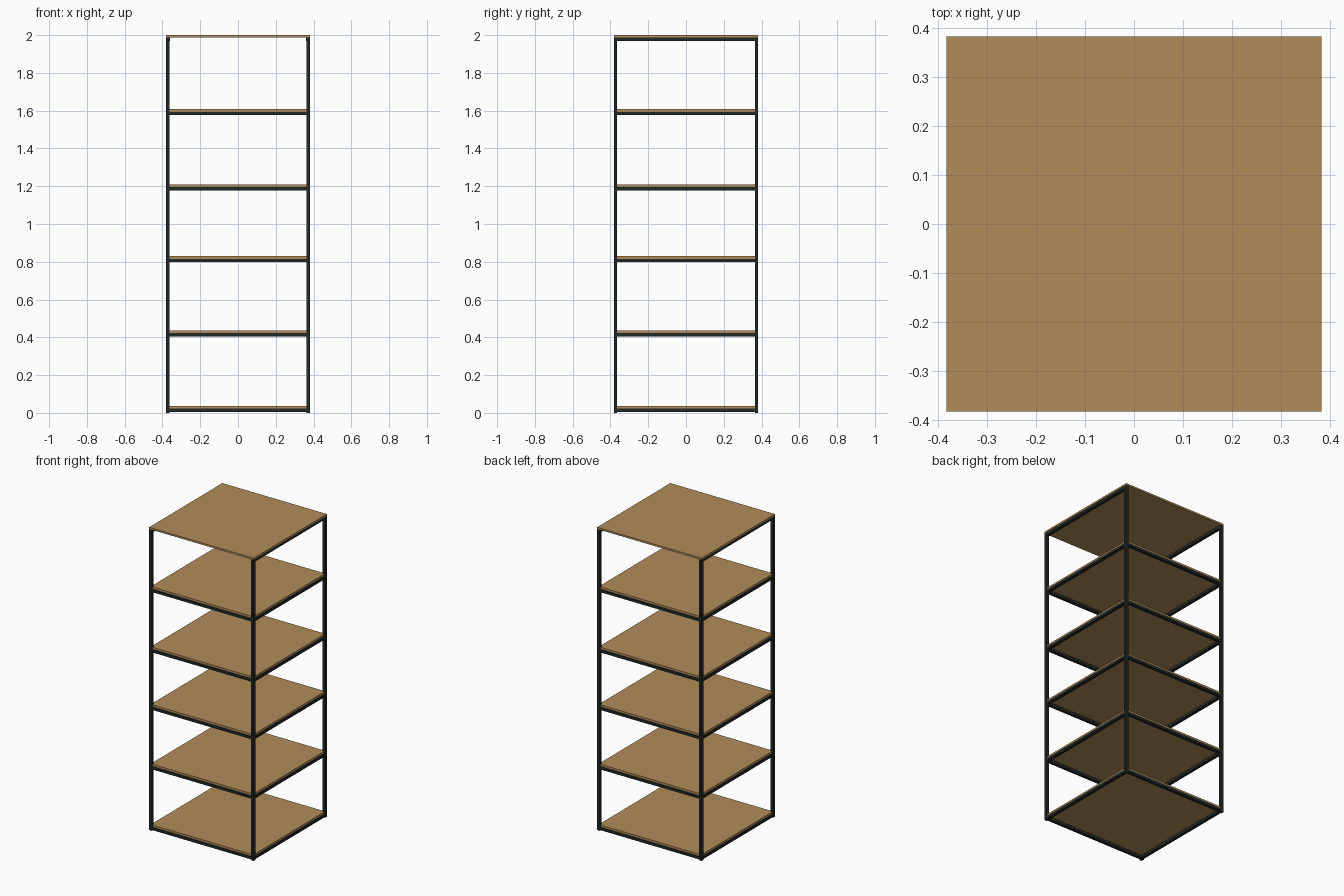
import bpy, bmesh

if "Cube" in bpy.data.objects:
    bpy.data.objects.remove(bpy.data.objects["Cube"])


def material(name, rgb):
    m = bpy.data.materials.new(name)
    m.diffuse_color = (*rgb, 1)
    m.use_nodes = True
    m.node_tree.nodes["Principled BSDF"].inputs["Base Color"].default_value = m.diffuse_color
    return m


wood = material("warm_wood", (0.44, 0.265, 0.105))
metal = material("dark_metal", (0.0145, 0.021, 0.018))


def box(name, lo, hi, mat):
    bm = bmesh.new()
    bmesh.ops.create_cube(bm, size=1)
    for v in bm.verts:
        v.co = [lo[i] + (v.co[i] + 0.5) * (hi[i] - lo[i]) for i in range(3)]
    me = bpy.data.meshes.new(name)
    bm.to_mesh(me)
    bm.free()
    me.materials.append(mat)
    ob = bpy.data.objects.new(name, me)
    bpy.context.collection.objects.link(ob)
    return ob


H = 0.382          # half width of the unit
PX, PY = 0.02, 0.018   # post section
B = 0.375          # half width of inner boards
RAIL = 0.02        # rail width
TOP = 1.988        # underside of top board


def span(side, outer, width):
    return sorted((side * outer, side * (outer - width)))


# corner posts
for sx in (-1, 1):
    for sy in (-1, 1):
        x, y = span(sx, H, PX), span(sy, H, PY)
        box("corner_post", (x[0], y[0], 0), (x[1], y[1], TOP), metal)


def side_rails(z0, z1):
    # rails running front to back on left and right
    for s in (-1, 1):
        x = span(s, H - 0.002, RAIL)
        box("side_rail", (x[0], -H + PY, z0), (x[1], H - PY, z1), metal)


def cross_rails(z0, z1):
    # rails running left to right at front and back
    for s in (-1, 1):
        y = span(s, H - 0.002, RAIL)
        box("cross_rail", (-H + PX, y[0], z0), (H - PX, y[1], z1), metal)


# shelves: four rails with a board resting on them
for z in (0.004, 0.405, 0.798, 1.178, 1.576):
    side_rails(z, z + 0.018)
    cross_rails(z, z + 0.018)
    box("shelf_board", (-B, -B, z + 0.018), (B, B, z + 0.032), wood)

# top board covers the posts and is carried by side rails only
side_rails(TOP - 0.018, TOP)
box("top_board", (-H, -H, TOP), (H, H, 2.0), wood)
